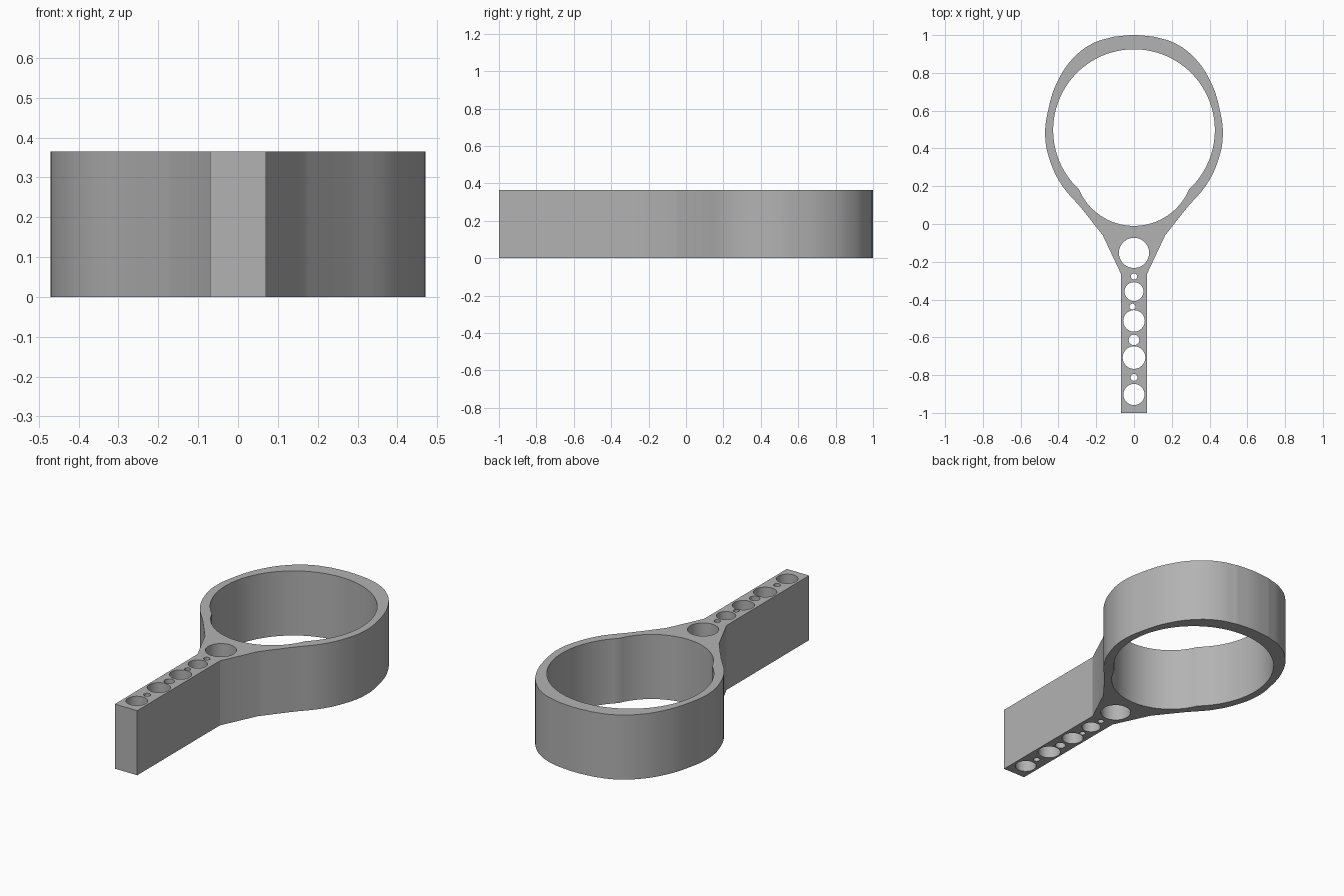
import bpy
from math import sin, cos, pi, atan2

HEIGHT = 0.365

old = bpy.data.objects.get("Cube")
if old:
    bpy.data.objects.remove(old, do_unlink=True)

grey = bpy.data.materials.new("plain_grey")
grey.use_nodes = True
colour = (0.45, 0.45, 0.45, 1)
grey.diffuse_color = colour
grey.node_tree.nodes["Principled BSDF"].inputs["Base Color"].default_value = colour

curve = bpy.data.curves.new("ring_holder", "CURVE")
curve.dimensions = "2D"
curve.fill_mode = "BOTH"
curve.extrude = HEIGHT / 2
curve.resolution_u = 8


def arc(x, y, r, start, end, n):
    return [(x + r * cos(start + (end - start) * i / n),
             y + r * sin(start + (end - start) * i / n)) for i in range(n)]


def add_loop(points):
    spline = curve.splines.new("POLY")
    spline.points.add(len(points) - 1)
    for p, (x, y) in zip(spline.points, points):
        p.co = (x, y, 0, 1)
    spline.use_cyclic_u = True


# Outer outline: straight handle, flared neck and rounded ring (right half, mirrored)
corners = [(0.07, -1), (0.07, -0.262), (0.165, -0.06)]
rounded = [(0.28, 0.085), (0.385, 0.21), (0.443, 0.33), (0.47, 0.46), (0.455, 0.6),
           (0.4, 0.765), (0.31, 0.89), (0.21, 0.96)]
crown = [(0.11, 0.991)]
half = ([(p, "VECTOR") for p in corners] + [(p, "AUTO") for p in rounded]
        + [(p, "VECTOR") for p in crown])
outline = half + [((0, 1), "AUTO")] + [((-x, y), t) for (x, y), t in reversed(half)]
spline = curve.splines.new("BEZIER")
spline.bezier_points.add(len(outline) - 1)
for b, ((x, y), kind) in zip(spline.bezier_points, outline):
    b.co = (x, y, 0)
    b.handle_left_type = b.handle_right_type = kind
spline.use_cyclic_u = True

# Ring opening: a large circle blending into a tighter lower pocket
kink = (0.292, 0.184)
ring_y, ring_r = 0.497, 0.428
pocket_y, pocket_r = 0.306, 0.316
a = atan2(kink[1] - ring_y, kink[0])
b = atan2(kink[1] - pocket_y, kink[0])
add_loop(arc(0, ring_y, ring_r, a, pi - a, 72)
         + arc(0, pocket_y, pocket_r, pi - b, 2 * pi + b, 32))

# Holes through the neck and handle: x, y, radius
for x, y, r in [(0, -0.153, 0.08), (0, -0.278, 0.017), (0, -0.358, 0.05),
                (-0.008, -0.438, 0.016), (0, -0.513, 0.057), (0, -0.614, 0.028),
                (0, -0.707, 0.06), (0, -0.812, 0.018), (0, -0.903, 0.056)]:
    add_loop(arc(x, y, r, 0, 2 * pi, 32))

# Turn the extruded profile into a solid standing on the ground
holder = bpy.data.objects.new("ring_holder", curve)
bpy.context.collection.objects.link(holder)
holder.location.z = HEIGHT / 2
for o in bpy.context.selected_objects:
    o.select_set(False)
holder.select_set(True)
bpy.context.view_layer.objects.active = holder
bpy.ops.object.convert(target="MESH")
holder = bpy.context.object
holder.data.materials.clear()
holder.data.materials.append(grey)
bpy.ops.object.mode_set(mode="EDIT")
bpy.ops.mesh.select_all(action="SELECT")
bpy.ops.mesh.remove_doubles(threshold=0.0001)
bpy.ops.mesh.normals_make_consistent(inside=False)
bpy.ops.object.mode_set(mode="OBJECT")
bpy.ops.object.shade_smooth_by_angle(angle=0.4)
